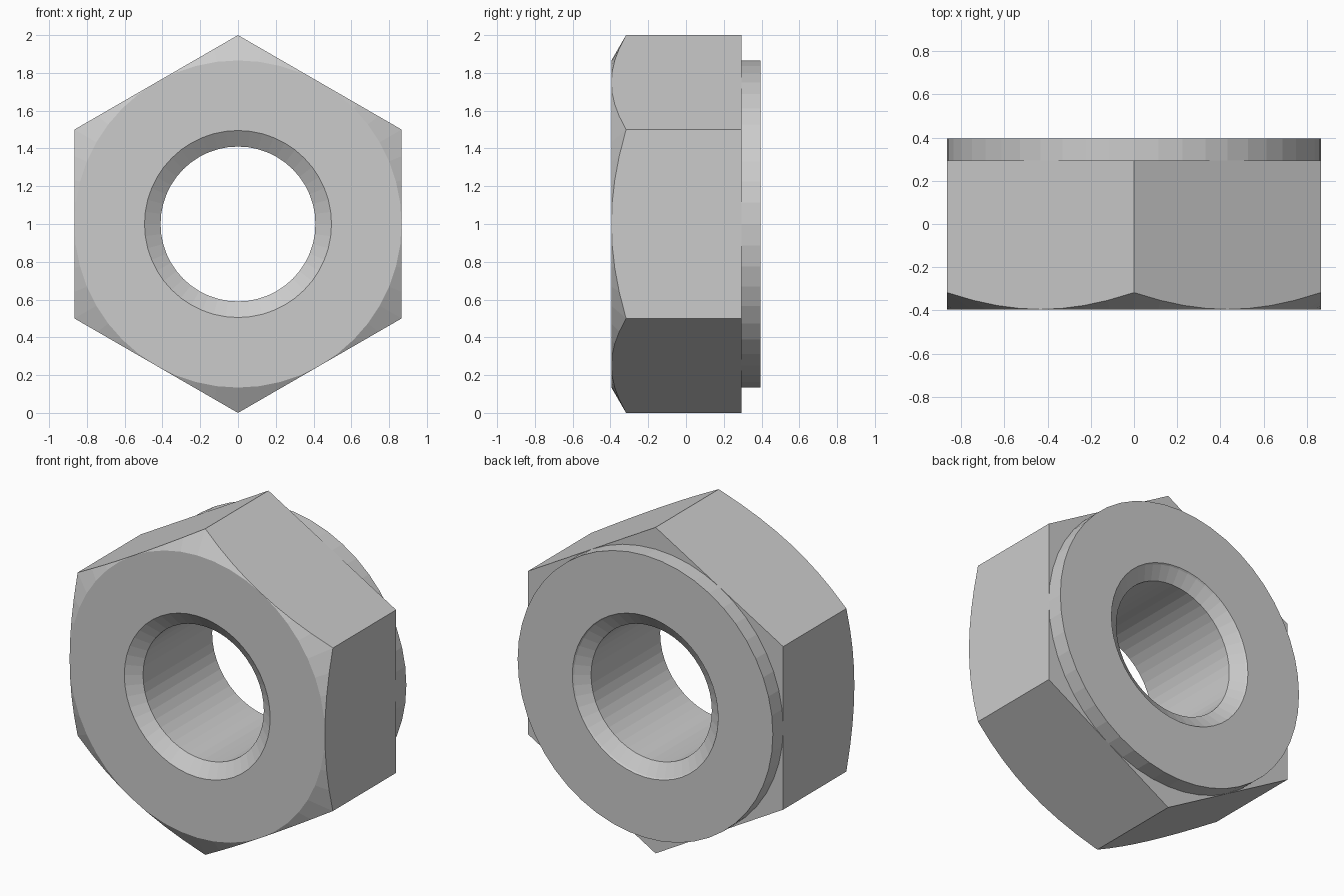
import bpy, bmesh
from math import sin, cos, pi, radians

if "Cube" in bpy.data.objects:
    bpy.data.objects.remove(bpy.data.objects["Cube"])

SEG = 48            # angular steps, multiple of 12 so hex corners land on vertices
FLAT = cos(pi / 6)  # distance from axis to hex flats
FRONT, STEP, BACK = -0.395, 0.295, 0.395


def hex_radius(a):
    """Distance from axis to hexagon outline (corners at top and bottom)."""
    off = (a + pi / 6) % (pi / 3) - pi / 6
    return FLAT / cos(off)


def circle(r, y):
    return lambda a: (r, y)


def chamfered_hex(a):
    # 30 degree cone crossing the hex flats gives the curved front edge
    r = hex_radius(a)
    return r, FRONT + (r - FLAT) * 0.58


# Closed section swept around the y axis
rings = [
    circle(0.41, FRONT + 0.06),               # bore, front end
    circle(0.495, FRONT),                     # front countersink
    circle(FLAT, FRONT),                      # front face rim
    chamfered_hex,                            # corner chamfers
    lambda a: (hex_radius(a), STEP),          # hex flats
    circle(FLAT, STEP),                       # back shoulder
    circle(FLAT, BACK),                       # washer face rim
    circle(0.495, BACK),                      # back countersink
    circle(0.488, BACK - 0.008),
    circle(0.41, BACK - 0.06),                # bore, back end
]

bm = bmesh.new()
loops = []
for ring in rings:
    loop = []
    for i in range(SEG):
        a = 2 * pi * i / SEG
        r, y = ring(a)
        loop.append(bm.verts.new((r * cos(a), y, 1 + r * sin(a))))
    loops.append(loop)
for k, p in enumerate(loops):
    q = loops[(k + 1) % len(loops)]
    for i in range(SEG):
        j = (i + 1) % SEG
        bm.faces.new((p[i], p[j], q[j], q[i]))

# Merge points where circles touch the flats, then merge coplanar hex faces
bmesh.ops.remove_doubles(bm, verts=bm.verts, dist=0.0005)
bmesh.ops.recalc_face_normals(bm, faces=bm.faces)

mesh = bpy.data.meshes.new("hex_nut")
bm.to_mesh(mesh)
bm.free()
nut = bpy.data.objects.new("hex_nut", mesh)
bpy.context.collection.objects.link(nut)
